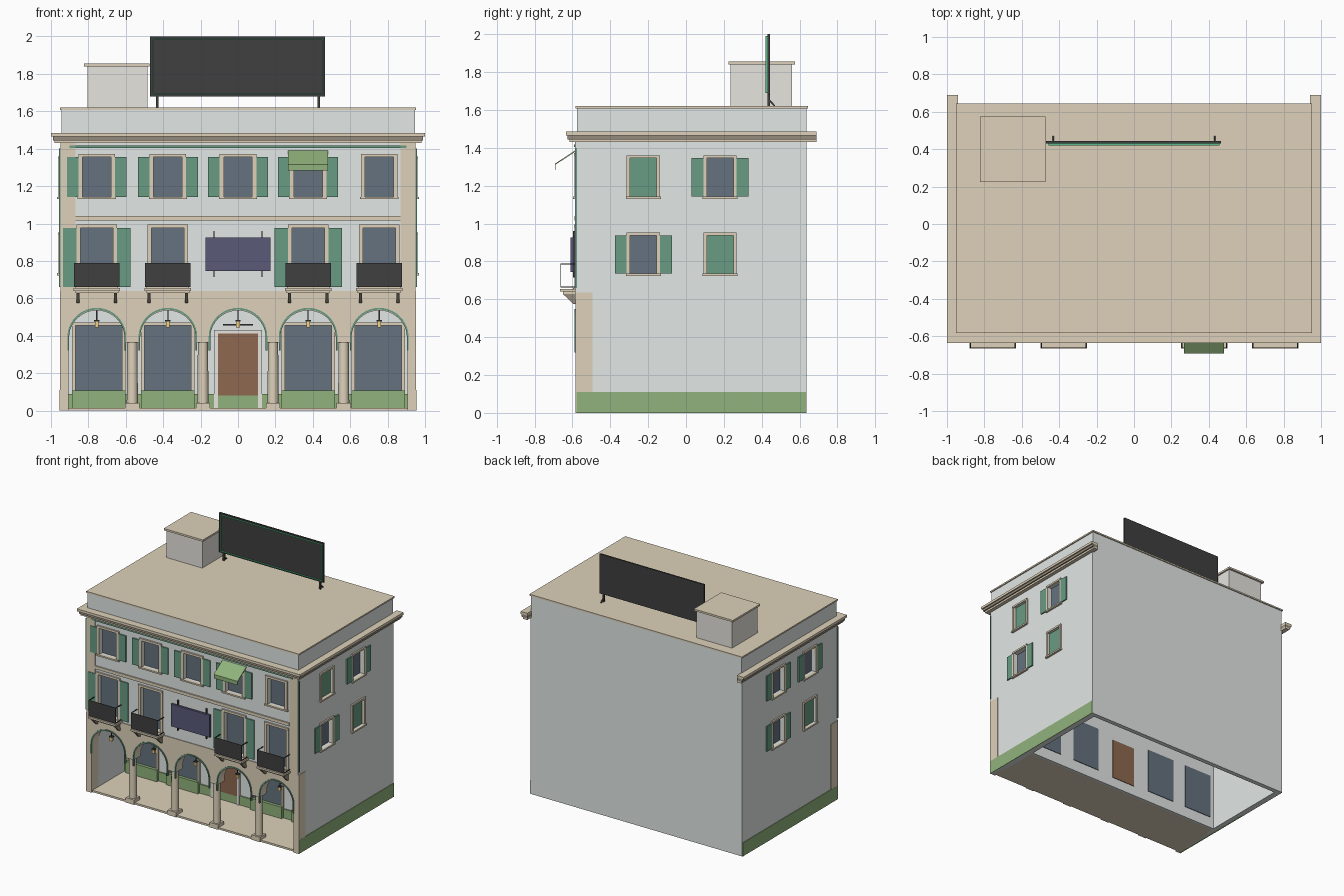
import bpy, bmesh, math
from mathutils import Matrix, Vector

if "Cube" in bpy.data.objects:
    bpy.data.objects.remove(bpy.data.objects["Cube"])

COL = dict(white=(.76, .80, .78), tan=(.73, .64, .49), green=(.14, .33, .23), leaf=(.28, .45, .2),
           glass=(.13, .17, .21), dark=(.05, .05, .05), bronze=(.30, .26, .20), door=(.27, .14, .08),
           navy=(.10, .10, .19), hut=(.80, .78, .74), lamp=(.9, .65, .25), neon=(.1, .5, .25))
MATS, PARTS = {}, {}

def part(name, col):
    return PARTS.setdefault(name, (col, bmesh.new()))[1]

def box(name, col, x0, x1, y0, y1, z0, z1):
    m = (Matrix.Translation(((x0 + x1) / 2, (y0 + y1) / 2, (z0 + z1) / 2))
         @ Matrix.Diagonal((abs(x1 - x0), abs(y1 - y0), abs(z1 - z0), 1)))
    bmesh.ops.create_cube(part(name, col), size=1, matrix=m)

def prism(name, col, pts, axis, a, b):
    """Extrude an outline along x (points are y,z) or along y (points are x,z)."""
    bm = part(name, col)
    vs = [bm.verts.new((a, p, q) if axis == 'x' else (p, a, q)) for p, q in pts]
    f = bm.faces.new(vs)
    ext = bmesh.ops.extrude_face_region(bm, geom=[f])
    d = Vector((b - a, 0, 0) if axis == 'x' else (0, b - a, 0))
    bmesh.ops.translate(bm, vec=d, verts=[v for v in ext['geom'] if isinstance(v, bmesh.types.BMVert)])
    bmesh.ops.recalc_face_normals(bm, faces=bm.faces)

def wbox(wall, name, col, u0, u1, d0, d1, z0, z1):
    """Box on a wall: u along the wall, d outwards from it."""
    if wall in ('front', 'porch'):
        y = -.58 if wall == 'front' else -.15
        box(name, col, u0, u1, y - d0, y - d1, z0, z1)
    else:
        s = 1 if wall == 'right' else -1
        box(name, col, s * (.95 + d0), s * (.95 + d1), u0, u1, z0, z1)

def arc(c, r, z, n=20):
    return [(c - r * math.cos(math.pi * i / n), z + r * math.sin(math.pi * i / n)) for i in range(n + 1)]

def window(wall, c, z0, z1, h, fw=.022, shutters=0, closed=False):
    """Recessed pane, frame, sill and optional shutters."""
    wbox(wall, wall + '_cutter', 'white', c - h, c + h, -.1, .05, z0, z1)
    if closed:
        wbox(wall, wall + '_closed_shutters', 'green', c - h, c + h, -.03, -.012, z0, z1)
    else:
        wbox(wall, wall + '_window_panes', 'glass', c - h, c + h, -.04, -.03, z0, z1)
    n = wall + '_window_frames'
    for s in (-1, 1):
        wbox(wall, n, 'tan', c + s * h, c + s * (h + fw), -.01, .01, z0, z1)
        if shutters:
            e = h + fw
            wbox(wall, wall + '_shutters', 'green', c + s * e, c + s * (e + shutters), 0, .01, z0, z1)
    wbox(wall, n, 'tan', c - h - fw, c + h + fw, -.01, .012, z1, z1 + fw * .8)
    wbox(wall, n, 'tan', c - h - fw - .004, c + h + fw + .004, -.01, .018, z0 - .012, z0)

BAYS = (-.755, -.375, 0, .375, .755)

# Hollow body: walls, parapet, roof
box('front_wall', 'white', -.9, .9, -.58, -.53, .62, 1.45)
for s, n in ((1, 'right'), (-1, 'left')):
    box(n + '_wall', 'white', s * .905, s * .95, -.58, .635, 0, 1.45)
    box('side_plinth', 'leaf', s * .94, s * .954, -.579, .635, 0, .11)
box('back_wall', 'white', -.95, .95, .6, .637, 0, 1.45)
box('parapet', 'white', -.945, .945, -.575, .637, 1.44, 1.61)
box('roof', 'tan', -.953, .953, -.583, .645, 1.608, 1.62)

# Cornice on front and sides
for z0, z1, o, c in ((1.43, 1.445, .03, 'tan'), (1.445, 1.465, .04, 'bronze'), (1.465, 1.485, .05, 'tan')):
    box('cornice_' + c, c, -.95 - o, .95 + o, -.585 - o, -.56, z0, z1)
    for s in (-1, 1):
        box('cornice_' + c, c, s * .94, s * (.95 + o), -.585 - o, .69, z0, z1)
wbox('front', 'light_strip', 'green', -.9, .9, 0, .012, 1.405, 1.418)

# Facade trim
wbox('front', 'string_course', 'tan', -.87, .87, 0, .01, 1.015, 1.04)
wbox('front', 'arcade_band', 'tan', -.952, .952, 0, .006, .6, .64)
for s in (-1, 1):
    wbox('front', 'corner_strips', 'tan', s * .87, s * .95, 0, .006, .64, 1.43)
    wbox('front', 'corner_light', 'green', s * .95, s * .957, -.004, .004, .66, 1.4)

# Arcade wall with five arches
outline = [(-.953, 0), (-.905, 0)]
for c in BAYS:
    outline += arc(c, .15, .385)
outline += [(.905, 0), (.953, 0), (.953, .637), (-.953, .637)]
prism('arcade', 'tan', outline, 'y', -.583, -.495)
for c in BAYS:
    o, i = arc(c, .157, .392), arc(c, .148, .392)
    ring = [(c - .157, .32)] + o + [(c + .157, .32), (c + .148, .32)] + i[::-1] + [(c - .148, .32)]
    prism('arch_trim', 'green', ring, 'y', -.59, -.575)
    # hanging lantern
    box('lantern_glass', 'lamp', c - .01, c + .01, -.55, -.53, .445, .475)
    box('lantern_cap', 'dark', c - .014, c + .014, -.554, -.526, .475, .483)
    box('lantern_cap', 'dark', c - .003, c + .003, -.543, -.537, .483, .54)

# Columns
for x in (-.565, -.1875, .1875, .565):
    box('column_blocks', 'tan', x - .038, x + .038, -.578, -.5, 0, .04)
    box('column_blocks', 'tan', x - .038, x + .038, -.582, -.496, .365, .39)
    bmesh.ops.create_cone(part('column_shafts', 'tan'), cap_ends=True, segments=12, radius1=.03, radius2=.027,
                          depth=.34, matrix=Matrix.Translation((x, -.539, .205)))

# Porch: floor, ceiling, inner wall, shop windows, door, planters
box('porch_floor', 'tan', -.93, .93, -.57, -.15, 0, .015)
box('porch_ceiling', 'white', -.91, .91, -.53, -.13, .61, .63)
box('porch_wall', 'white', -.91, .91, -.15, -.13, 0, .63)
wbox('porch', 'porch_plinth', 'leaf', -.905, .905, 0, .01, .015, .088)
for c in (-.745, -.375, .375, .75):
    wbox('porch', 'shop_panes', 'glass', c - .125, c + .125, -.025, .006, .09, .455)
    for s in (-1, 1):
        wbox('porch', 'shop_frames', 'tan', c + s * .125, c + s * .143, 0, .015, .09, .455)
    wbox('porch', 'shop_frames', 'tan', c - .143, c + .143, 0, .015, .455, .47)
    wbox('porch', 'planters', 'leaf', c - .143, c + .143, 0, .03, .015, .108)
wbox('porch', 'door', 'door', -.107, .107, -.025, .014, .08, .412)
for s in (-1, 1):
    wbox('porch', 'door_frame', 'hut', s * .107, s * .127, 0, .018, .015, .412)
wbox('porch', 'door_frame', 'hut', -.127, .127, 0, .018, .412, .43)
wbox('porch', 'door_canopy', 'dark', -.08, .08, 0, .03, .455, .463)

# Front windows and balconies
for i, c in enumerate(BAYS):
    window('front', c, 1.142, 1.355, .076, shutters=.062 if i < 4 else 0)
    if i == 2:
        continue
    window('front', c, .66, .977, .087, shutters=.072 if i in (0, 3) else 0)
    wbox('front', 'balcony_slabs', 'tan', c - .124, c + .124, 0, .085, .64, .655)
    wbox('front', 'balcony_slabs', 'tan', c - .115, c + .115, 0, .07, .628, .64)
    wbox('front', 'balcony_rails', 'dark', c - .122, c + .122, .08, .083, .662, .79)
    for s in (-1, 1):
        prism('balcony_brackets', 'bronze', [(-.58, .575), (-.595, .575), (-.65, .628), (-.58, .628)], 'x',
              c + s * .1 - .008, c + s * .1 + .008)
        for z in (.662, .783):
            wbox('front', 'balcony_rails', 'dark', c + s * .117, c + s * .122, .005, .083, z, z + .006)

# Side windows: (centre, bottom, closed)
SIDES = {'right': ((-.225, 1.142, 1), (.18, 1.142, 0), (-.225, .735, 0), (.18, .735, 1)),
         'left': ((-.225, 1.142, 0), (.18, 1.142, 0), (-.225, .735, 1), (.18, .735, 0))}
for wall, wins in SIDES.items():
    for c, z, shut in wins:
        window(wall, c, z, z + .203, .07, .018, 0 if shut else .063, bool(shut))

# Awning and blank wall sign
prism('awning', 'leaf', [(-.58, 1.39), (-.693, 1.315), (-.693, 1.283), (-.689, 1.283), (-.689, 1.311), (-.58, 1.382)],
      'x', .268, .481)
wbox('front', 'wall_sign', 'navy', -.175, .173, .012, .03, .745, .925)
for s in (-1, 1):
    wbox('front', 'sign_posts', 'dark', s * .128 - .003, s * .128 + .003, 0, .016, .715, .96)

# Roof hut and blank billboard
box('roof_hut', 'hut', -.805, -.485, .235, .56, 1.61, 1.842)
box('hut_cap', 'tan', -.823, -.473, .225, .575, 1.84, 1.855)
box('billboard', 'dark', -.47, .465, .43, .443, 1.68, 2.0)
for s in (-1, 1):
    box('billboard_border', 'neon', s * .455 - .003, s * .455 + .003, .42, .432, 1.692, 1.988)
    box('billboard_border', 'neon', -.455, .455, .42, .432, 1.84 + s * .147 - .003, 1.84 + s * .147 + .003)
    x = s * .432
    box('billboard_posts', 'dark', x - .007, x + .007, .43, .444, 1.61, 1.69)
    prism('billboard_posts', 'dark', [(.44, 1.645), (.47, 1.615), (.47, 1.625), (.44, 1.658)], 'x', x - .005, x + .005)

# Turn the collected parts into objects
for name, (col, bm) in PARTS.items():
    bmesh.ops.recalc_face_normals(bm, faces=bm.faces)
    me = bpy.data.meshes.new(name)
    bm.to_mesh(me)
    bm.free()
    if col not in MATS:
        MATS[col] = bpy.data.materials.new(col)
        MATS[col].diffuse_color = (*COL[col], 1)
    me.materials.append(MATS[col])
    ob = bpy.data.objects.new(name, me)
    bpy.context.collection.objects.link(ob)
    if name == 'column_shafts':
        for p in me.polygons:
            p.use_smooth = len(p.vertices) == 4

# Cut window openings
for wall in ('front', 'right', 'left'):
    cutter = bpy.data.objects[wall + '_cutter']
    cutter.hide_render = True
    cutter.display_type = 'WIRE'
    mod = bpy.data.objects[wall + '_wall'].modifiers.new('openings', 'BOOLEAN')
    mod.operation, mod.solver, mod.object = 'DIFFERENCE', 'EXACT', cutter

for m in bpy.data.materials:
    if m.users and not m.is_grease_pencil:
        m.use_nodes = True
        m.node_tree.nodes["Principled BSDF"].inputs["Base Color"].default_value = m.diffuse_color
